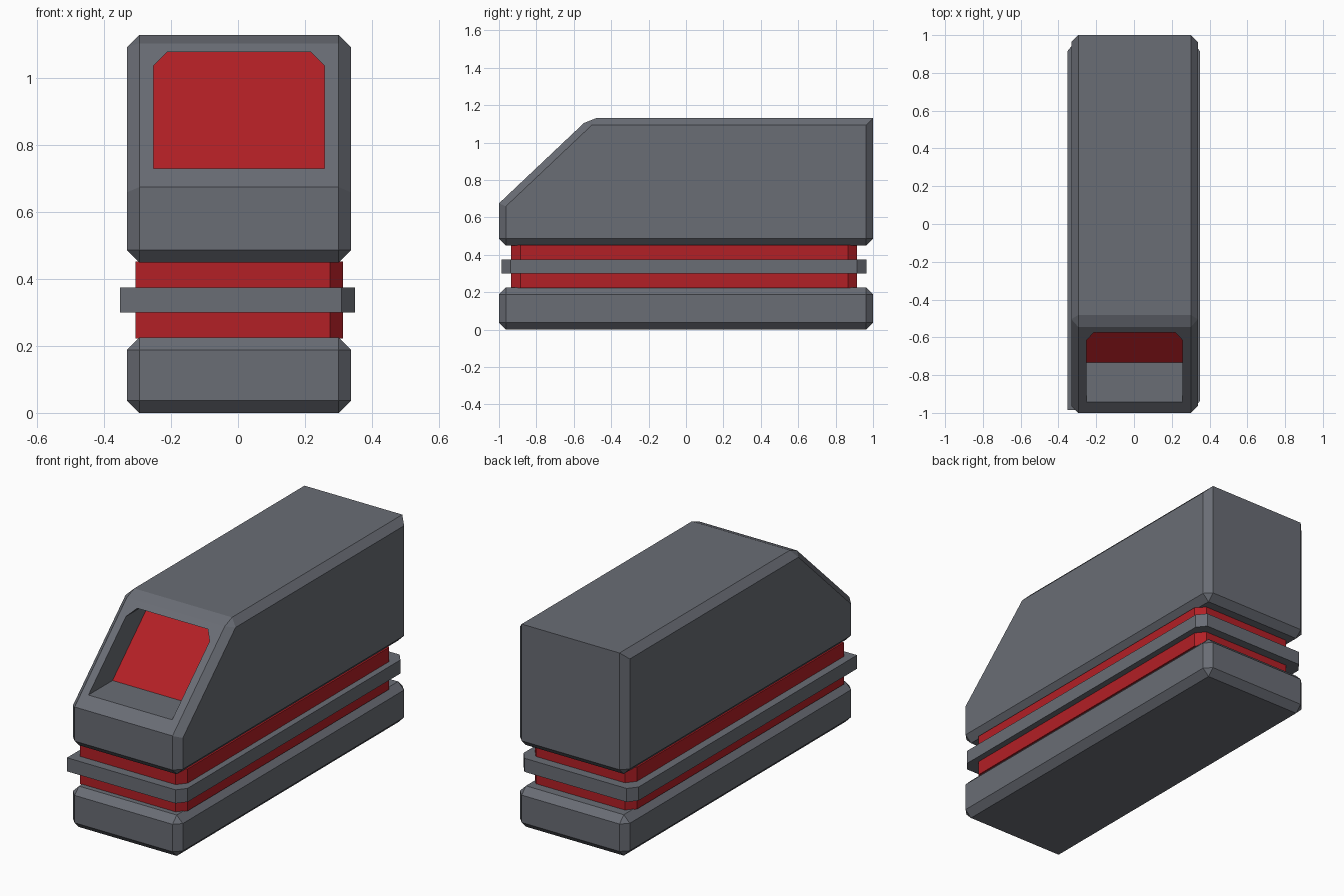
import bpy, bmesh

if "Cube" in bpy.data.objects:
    bpy.data.objects.remove(bpy.data.objects["Cube"])


def colour(name, rgb):
    mat = bpy.data.materials.new(name)
    mat.diffuse_color = (*rgb, 1)
    mat.use_nodes = True
    mat.node_tree.nodes["Principled BSDF"].inputs["Base Color"].default_value = mat.diffuse_color
    return mat


RED = colour("red", (0.45, 0.014, 0.019))
GREY = colour("dark_grey", (0.143, 0.153, 0.178))
CX = 0.003      # small sideways offset of the blocks
BEV = 0.037


def loft(name, ring_a, ring_b, material=GREY, bevel_if=None):
    """Solid between two matching rings, with optional chamfered edges."""
    bm = bmesh.new()
    a = [bm.verts.new(p) for p in ring_a]
    b = [bm.verts.new(p) for p in ring_b]
    n = len(a)
    bm.faces.new(a)
    bm.faces.new(b[::-1])
    for i in range(n):
        j = (i + 1) % n
        bm.faces.new((a[j], a[i], b[i], b[j]))
    bmesh.ops.recalc_face_normals(bm, faces=bm.faces)
    if bevel_if:
        edges = [e for e in bm.edges if bevel_if(e.verts[0].co, e.verts[1].co)]
        bmesh.ops.bevel(bm, geom=edges, offset=BEV, offset_type='OFFSET',
                        segments=1, profile=0.5, affect='EDGES')
        bmesh.ops.recalc_face_normals(bm, faces=bm.faces)
    me = bpy.data.meshes.new(name)
    bm.to_mesh(me)
    bm.free()
    me.materials.append(material)
    ob = bpy.data.objects.new(name, me)
    bpy.context.collection.objects.link(ob)
    return ob


def side_extrude(name, profile, bevel_if):
    return loft(name, *[[(CX + s * 0.335, y, z) for y, z in profile] for s in (-1, 1)],
                bevel_if=bevel_if)


def plan_extrude(name, x0, x1, y0, y1, z0, z1, material=GREY):
    """Block with every vertical corner chamfered except the front left one."""
    c, d = 0.039, 0.049
    plan = [(x0, y0), (x1 - c, y0), (x1, y0 + d), (x1, y1 - d),
            (x1 - c, y1), (x0 + c, y1), (x0, y1 - d)]
    return loft(name, *[[(x, y, z) for x, y in plan] for z in (z0, z1)], material)


# Chamfered base block
side_extrude("base", [(-1, 0), (1, 0), (1, 0.225), (-1, 0.225)], lambda p, q: True)

# Recessed red core and grey rib around it
plan_extrude("red_core", -0.307, 0.314, -0.935, 0.914, 0.222, 0.453, RED)
plan_extrude("middle_rib", -0.352, 0.349, -0.986, 0.964, 0.30, 0.375)


# Upper body: the rear top edge and the lower slope edge stay sharp
def body_edge(p, q):
    across = abs(p.x - q.x) > 0.1
    return not across or p.z < 0.5 or (p.z > 1 and p.y < 0)


body = side_extrude("upper_body", [(-1, 0.45), (1, 0.45), (1, 1.13),
                                   (-0.5185, 1.13), (-1, 0.675)], body_edge)

# Window pocket cut into the slope, with a red back panel parallel to the slope
outline = [(-0.252, 0.73), (0.258, 0.73), (0.258, 1.038),
           (0.218, 1.078), (-0.212, 1.078), (-0.252, 1.038)]


def window_ring(y_bottom):
    return [(x, y_bottom + (z - 0.73) * 1.058, z) for x, z in outline]


cutter = loft("window_cutter", window_ring(-1.1), window_ring(-0.728))
cutter.hide_render = True
mod = body.modifiers.new("window", 'BOOLEAN')
mod.operation = 'DIFFERENCE'
mod.solver = 'EXACT'
mod.object = cutter
bpy.context.view_layer.objects.active = body
body.select_set(True)
bpy.ops.object.modifier_apply(modifier=mod.name)
bpy.data.objects.remove(cutter)
loft("window_panel", window_ring(-0.732), window_ring(-0.715), RED)
